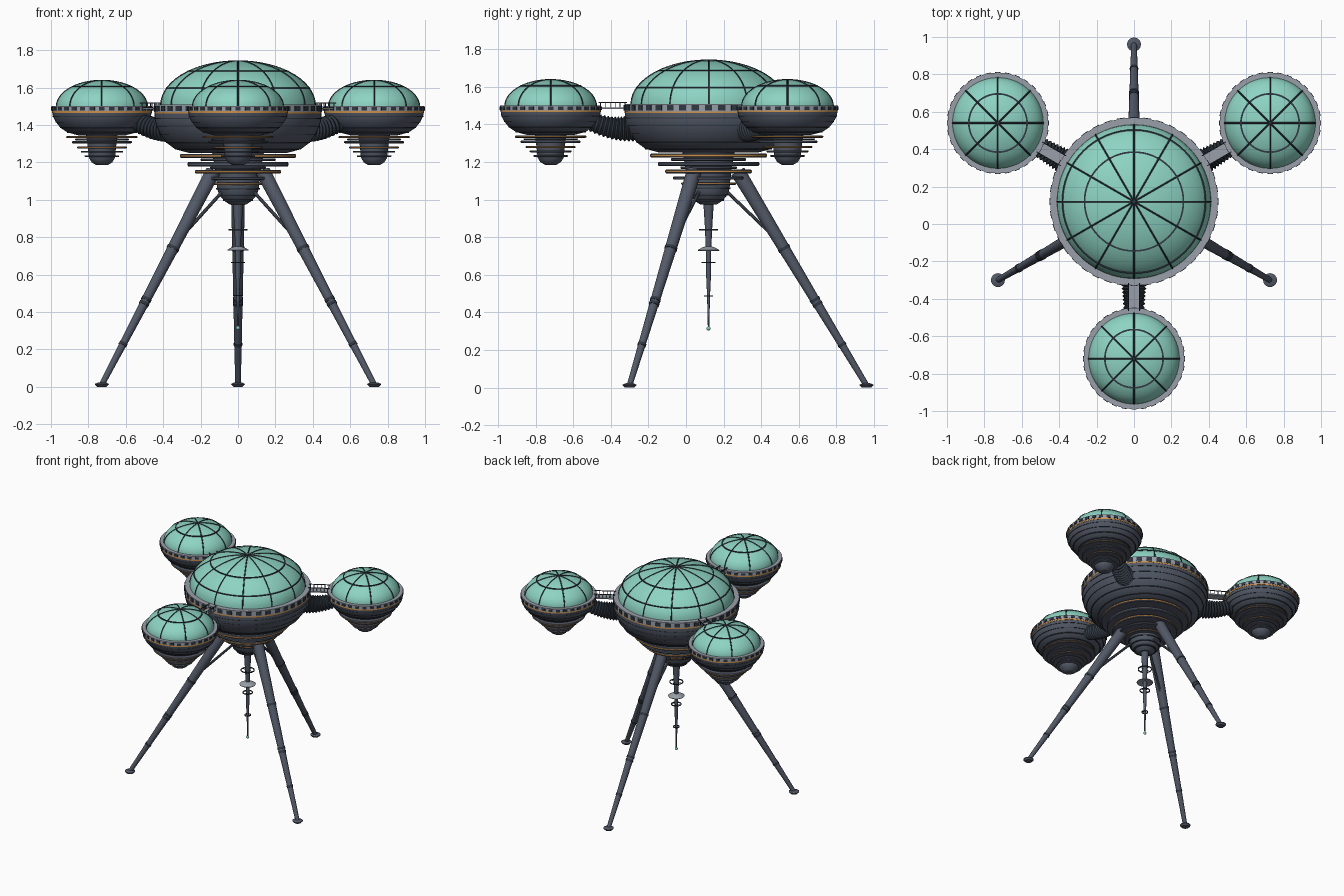
import bpy, bmesh
from math import sin, cos, pi, radians
from mathutils import Vector, Matrix

if "Cube" in bpy.data.objects:
    bpy.data.objects.remove(bpy.data.objects["Cube"])

CENTRE = Vector((0, 0.12, 0))


def material(name, rgb):
    m = bpy.data.materials.new(name)
    m.diffuse_color = (*rgb, 1)
    m.use_nodes = True
    m.node_tree.nodes["Principled BSDF"].inputs["Base Color"].default_value = m.diffuse_color
    return m


TEAL = material("dome_teal", (0.27, 0.66, 0.55))
SLATE = material("slate", (0.085, 0.1, 0.135))
DARK = material("dark", (0.03, 0.04, 0.055))
LIGHT = material("light_grey", (0.32, 0.35, 0.4))
ORANGE = material("orange", (0.6, 0.28, 0.07))


def make(name, bm, mat, mtx=Matrix()):
    bmesh.ops.recalc_face_normals(bm, faces=bm.faces)
    me = bpy.data.meshes.new(name)
    bm.to_mesh(me)
    bm.free()
    me.materials.append(mat)
    ob = bpy.data.objects.new(name, me)
    bpy.context.collection.objects.link(ob)
    ob.matrix_world = mtx
    return ob


def skin(bm, rings, closed=False):
    """Join rings of equal size into a surface, capping open ends."""
    loops = [[bm.verts.new(p) for p in r] for r in rings]
    n = len(loops[0])
    pairs = list(zip(loops, loops[1:])) + ([(loops[-1], loops[0])] if closed else [])
    for a, b in pairs:
        for i in range(n):
            j = (i + 1) % n
            bm.faces.new((a[i], a[j], b[j], b[i]))
    if not closed:
        bm.faces.new(loops[0])
        bm.faces.new(loops[-1])


def circle(r, z, n):
    return [(r * cos(2 * pi * i / n), r * sin(2 * pi * i / n), z) for i in range(n)]


def lathe(name, profile, mat, mtx, n=64, closed=False):
    bm = bmesh.new()
    skin(bm, [circle(max(r, 0.0005), z, n) for r, z in profile], closed)
    return make(name, bm, mat, mtx)


def band(name, r0, r1, z0, z1, mat, mtx, n=64):
    return lathe(name, [(r0, z0), (r1, z0), (r1, z1), (r0, z1)], mat, mtx, n, True)


def tube(name, pts, radii, mat, mtx, n=12):
    """Sweep a circle along points that lie in one vertical plane."""
    pts = [Vector(p) for p in pts]
    rings = []
    for k, p in enumerate(pts):
        t = (pts[min(k + 1, len(pts) - 1)] - pts[max(k - 1, 0)]).normalized()
        side = t.cross(Vector((0, 0, 1)))
        side = side.normalized() if side.length > 1e-4 else Vector((0, 1, 0))
        up = side.cross(t)
        rings.append([p + radii[k] * (cos(2 * pi * i / n) * side + sin(2 * pi * i / n) * up)
                      for i in range(n)])
    bm = bmesh.new()
    skin(bm, rings)
    return make(name, bm, mat, mtx)


def boxes(name, items, mat, mtx):
    """Boxes given as (centre, size, turn about z), in one object."""
    bm = bmesh.new()
    for c, s, a in items:
        m = Matrix.Rotation(a, 4, 'Z') @ Matrix.Translation(c) @ Matrix.Diagonal((*s, 1))
        bmesh.ops.create_cube(bm, size=1, matrix=m)
    return make(name, bm, mat, mtx)


def pod(name, mtx, rd, zd, hd, rim, z_rim, hull, ribs, lats, discs, core, windows):
    # glass dome with meridian and latitude ribs
    arc = [(rd * cos(radians(a)), zd + hd * sin(radians(a))) for a in range(0, 91, 6)]
    lathe(name + "_dome", arc, TEAL, mtx)
    for i in range(ribs):
        pts = [(r, 0, z) for r, z in arc]
        tube(name + "_dome_rib", pts, [0.0042] * len(pts), DARK,
             mtx @ Matrix.Rotation(2 * pi * i / ribs, 4, 'Z'), 6)
    for a in lats:
        r, z = rd * cos(radians(a)), zd + hd * sin(radians(a))
        band(name + "_dome_ring", r - 0.005, r + 0.004, z - 0.003, z + 0.004, DARK, mtx)
    # rim, window blocks and orange trim
    band(name + "_rim", rd - 0.02, rim, z_rim, zd + 0.003, LIGHT, mtx)
    h = zd - z_rim
    boxes(name + "_windows", [((rim, 0, z_rim + h * 0.5), (0.007, 2 * pi * rim / windows * 0.55, h * 0.75),
                               2 * pi * i / windows) for i in range(windows)], DARK, mtx)
    band(name + "_trim", rim - 0.03, rim - 0.002, z_rim - 0.01, z_rim, ORANGE, mtx)
    # rounded hull with panel seams
    lathe(name + "_hull", hull, SLATE, mtx)
    for r, z in hull[1:-1]:
        band(name + "_hull_seam", r - 0.01, r + 0.002, z - 0.002, z + 0.002, DARK, mtx)
    # stacked discs around the core
    lathe(name + "_core", core, SLATE, mtx, 32)
    for i, (r, z, t) in enumerate(discs):
        lathe(name + "_disc", [(r - 0.004, z - t / 2), (r, z - t / 4), (r, z + t / 4), (r - 0.004, z + t / 2)],
              SLATE, mtx, 48)
        if i % 3 == 0:
            band(name + "_disc_trim", r - 0.01, r + 0.001, z - t / 5, z + t / 5, ORANGE, mtx, 48)


base = Matrix.Translation(CENTRE)

# central pod
pod("main", base, 0.412, 1.507, 0.235, 0.448, 1.47,
    [(0.445, 1.465), (0.446, 1.435), (0.436, 1.395), (0.415, 1.35), (0.383, 1.305), (0.335, 1.27), (0.26, 1.25)],
    12, (22, 50),
    [(0.31, 1.235, 0.022), (0.2, 1.214, 0.016), (0.27, 1.19, 0.022), (0.23, 1.15, 0.02),
     (0.15, 1.17, 0.014), (0.19, 1.115, 0.016), (0.145, 1.085, 0.014)],
    [(0.14, 1.26), (0.125, 1.18), (0.115, 1.1), (0.112, 1.06), (0.1, 1.025), (0.075, 0.995), (0.045, 0.975)], 40)
for r, z in ((0.113, 1.06), (0.102, 1.025), (0.077, 0.997)):
    band("core_ring", r - 0.02, r + 0.004, z - 0.004, z + 0.004, DARK, base, 32)

# hanging spire with rings, dish and tip light
lathe("spire", [(0.028, 0.99), (0.02, 0.86), (0.014, 0.73), (0.013, 0.6), (0.008, 0.49), (0.004, 0.32)],
      SLATE, base, 16)
lathe("spire_dish", [(0.012, 0.752), (0.035, 0.745), (0.058, 0.732), (0.056, 0.728), (0.012, 0.735)], LIGHT, base, 32)
for r, z in ((0.05, 0.84), (0.037, 0.665), (0.024, 0.488)):
    band("spire_ring", r - 0.006, r, z - 0.003, z + 0.003, DARK, base, 32)
    boxes("spire_ring_spokes", [((0, 0, z), (2 * r - 0.004, 0.003, 0.003), a * pi / 2) for a in (0, 1)], DARK, base)
bm = bmesh.new()
bmesh.ops.create_uvsphere(bm, u_segments=16, v_segments=8, radius=0.011)
make("spire_tip", bm, TEAL, base @ Matrix.Translation((0, 0, 0.315)))

for k in range(3):
    # outer pod
    a = radians(270 + 120 * k)
    out = base @ Matrix.Rotation(a, 4, 'Z')
    place = base @ Matrix.Translation((0.84 * cos(a), 0.84 * sin(a), 0))
    pod("outer", place, 0.243, 1.498, 0.14, 0.269, 1.475,
        [(0.266, 1.47), (0.262, 1.445), (0.246, 1.415), (0.222, 1.385), (0.185, 1.36), (0.12, 1.343)],
        8, (50,),
        [(0.19, 1.335, 0.012), (0.145, 1.322, 0.009), (0.16, 1.308, 0.012), (0.132, 1.28, 0.012),
         (0.112, 1.257, 0.01), (0.092, 1.233, 0.01)],
        [(0.085, 1.35), (0.075, 1.28), (0.07, 1.225), (0.055, 1.2), (0.03, 1.185)], 32)

    # ribbed flexible tunnel between the pods
    p0, p1, p2 = Vector((0.37, 0, 1.39)), Vector((0.49, 0, 1.35)), Vector((0.67, 0, 1.435))
    pts, radii = [], []
    for i in range(31):
        t = i / 30
        pts.append((1 - t) ** 2 * p0 + 2 * t * (1 - t) * p1 + t * t * p2)
        radii.append((0.078 - 0.03 * t) * (1 if i % 2 else 0.82))
    tube("flexible_tunnel", pts, radii, DARK, out, 24)

    # footbridge with railings
    boxes("footbridge_deck", [((0.51, 0, 1.487), (0.2, 0.064, 0.009), 0)], LIGHT, out)
    rails = []
    for y in (-0.03, 0.03):
        rails += [((0.51, y, 1.518), (0.15, 0.005, 0.005), 0)]
        rails += [((0.445 + 0.026 * i, y, 1.503), (0.004, 0.004, 0.03), 0) for i in range(6)]
    boxes("footbridge_railing", rails, DARK, out)

    # tapered leg with joint collars, brace and foot
    leg = base @ Matrix.Rotation(radians(90 + 120 * k), 4, 'Z')
    top, foot = Vector((0.155, 0, 1.15)), Vector((0.84, 0, 0.012))
    tube("leg", [top, foot], [0.04, 0.015], SLATE, leg, 20)
    for t in (0.36, 0.6, 0.62, 0.81):
        p, d, r = top.lerp(foot, t), (foot - top) * 0.006, 0.043 - 0.025 * t
        tube("leg_collar", [p - d, p + d], [r, r], DARK, leg, 20)
    tube("leg_brace", [(0.09, 0, 1.05), (0.33, 0, 0.82)], [0.009, 0.009], SLATE, leg, 10)
    lathe("foot", [(0.025, 0), (0.037, 0.012), (0.037, 0.016), (0.018, 0.024)], SLATE,
          leg @ Matrix.Translation((0.84, 0, 0)), 24)

bpy.context.view_layer.update()
for ob in bpy.context.collection.objects:
    ob.select_set(True)
    bpy.context.view_layer.objects.active = ob
bpy.ops.object.shade_smooth_by_angle(angle=radians(30))
